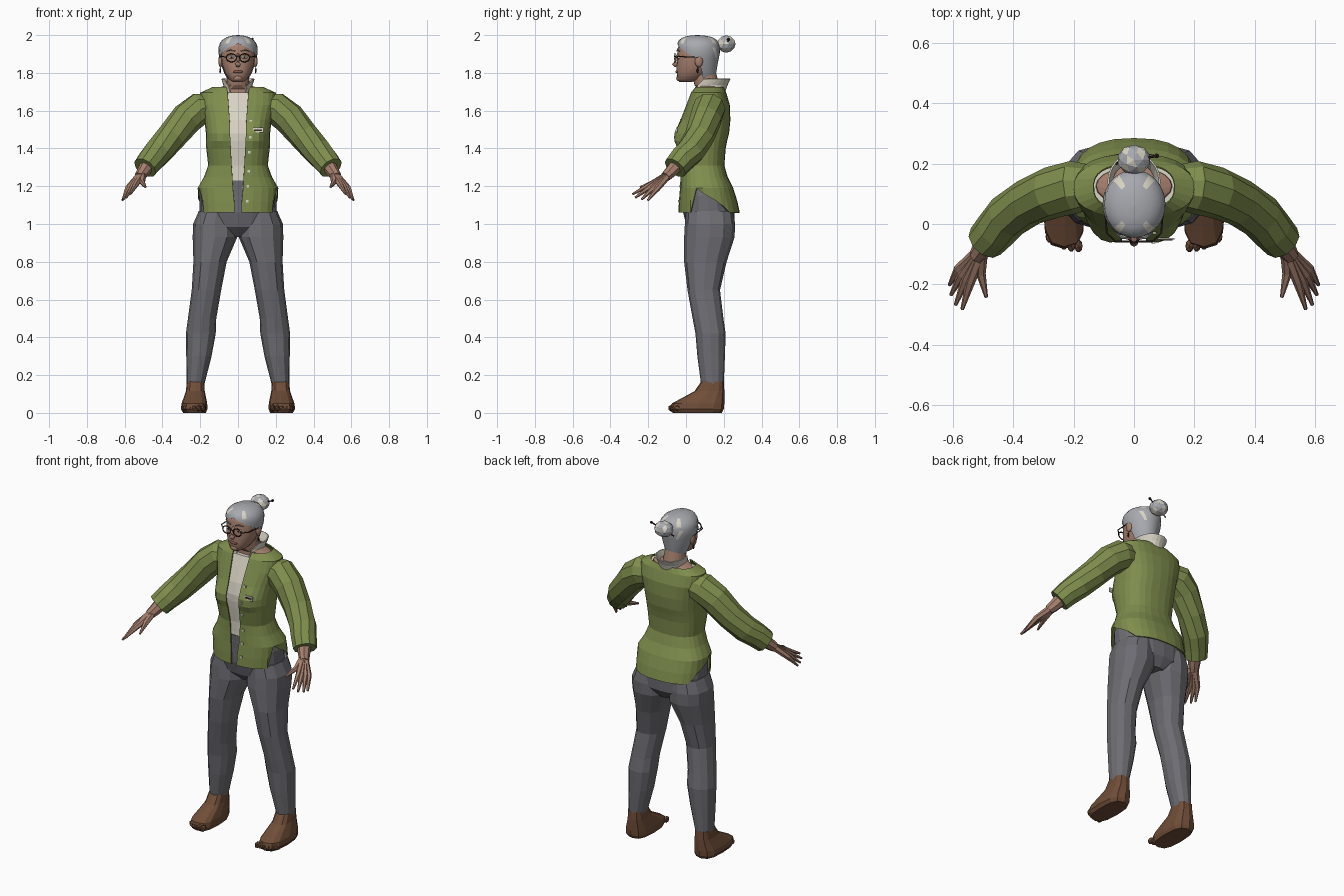
import bpy, bmesh, math
from mathutils import Vector
from mathutils.bvhtree import BVHTree

cube = bpy.data.objects.get("Cube")
if cube:
    bpy.data.objects.remove(cube, do_unlink=True)


def material(name, r, g, b):
    m = bpy.data.materials.new(name)
    m.use_nodes = True
    m.diffuse_color = (r, g, b, 1)
    m.node_tree.nodes["Principled BSDF"].inputs["Base Color"].default_value = (r, g, b, 1)
    return m


GREEN = material("olive_cloth", .21, .27, .075)
GREY = material("grey_cloth", .15, .15, .17)
BROWN = material("brown_leather", .16, .075, .04)
SKIN = material("skin", .38, .215, .155)
HAIR = material("grey_hair", .39, .40, .43)
CREAM = material("cream", .70, .66, .56)
DARK = material("dark_frame", .04, .02, .017)
LIPS = material("lips", .25, .095, .075)


def finish(name, bm, mats, smooth=False, close=True):
    bmesh.ops.remove_doubles(bm, verts=bm.verts, dist=.0005)
    if close:
        bmesh.ops.recalc_face_normals(bm, faces=bm.faces)
    mesh = bpy.data.meshes.new(name)
    bm.to_mesh(mesh)
    bm.free()
    for m in mats:
        mesh.materials.append(m)
    for p in mesh.polygons:
        p.use_smooth = smooth
    obj = bpy.data.objects.new(name, mesh)
    bpy.context.collection.objects.link(obj)
    return obj


def skin_rings(name, rings, mats, cap=True, smooth=False, rule=None):
    """Bridge rings of equal point count; coincident ends are welded."""
    bm = bmesh.new()
    rows = [[bm.verts.new(p) for p in r] for r in rings]
    for i, (lo, hi) in enumerate(zip(rows, rows[1:])):
        for j in range(len(lo) - 1):
            f = bm.faces.new((lo[j], lo[j + 1], hi[j + 1], hi[j]))
            if rule:
                f.material_index = rule(i, j)
    if cap:
        bm.faces.new(rows[0][:-1][::-1])
        bm.faces.new(rows[-1][:-1])
    return finish(name, bm, mats, smooth, cap)


def ring(z, hw, yf, yb, cx=0, gap=0, n=20, sq=1.0, shape=None):
    """Horizontal oval from its half width, front and back; gap is an opening in degrees."""
    pts = []
    for k in range(n + 1):
        d = gap + (360 - 2 * gap) * k / n
        s, c = math.sin(math.radians(d)), math.cos(math.radians(d))
        p = Vector((cx + hw * math.copysign(abs(s) ** sq, s),
                    (yf + yb) / 2 - (yb - yf) / 2 * math.copysign(abs(c) ** sq, c), z))
        pts.append(shape(p, min(d, 360 - d)) if shape else p)
    return pts


def tube(name, path, mat, n=8, flat=1.0, smooth=False):
    """Tube through (x, y, z, radius) points."""
    pts = [Vector(p[:3]) for p in path]
    rings = []
    for i, p in enumerate(pts):
        d = pts[min(i + 1, len(pts) - 1)] - pts[max(i - 1, 0)]
        q = d.to_track_quat('Z', 'Y')
        rings.append([p + q @ Vector((math.cos(a) * path[i][3], math.sin(a) * path[i][3] * flat, 0))
                      for a in (math.tau * k / n for k in range(n + 1))])
    return skin_rings(name, rings, [mat], smooth=smooth)


def ball(name, loc, size, mats, detail=2, smooth=False, rule=None):
    bm = bmesh.new()
    bmesh.ops.create_icosphere(bm, subdivisions=detail, radius=1)
    for f in bm.faces:
        f.material_index = rule(f.calc_center_median()) if rule else 0
    for v in bm.verts:
        v.co = Vector(loc) + v.co * Vector(size)
    return finish(name, bm, mats, smooth)


# Jacket: open front, bust, and a notch in each side of the hem
def jacket_shape(p, d):
    bump = math.exp(-((abs(p.x) - .1) / .06) ** 2 - ((p.z - 1.46) / .06) ** 2)
    if d < 90:
        p.y -= .03 * bump
    if 68 < d < 127:
        p.z = max(p.z, 1.06 + .13 * (127 - d) / 55)
    return p


body = [(1.06, .209, -.04, .285, .018), (1.12, .212, -.038, .272, .02), (1.19, .214, -.032, .25, .027),
        (1.25, .18, -.03, .22, .03), (1.31, .158, -.03, .203, .034), (1.40, .168, -.042, .21, .038),
        (1.44, .17, -.046, .218, .04), (1.48, .17, -.046, .228, .042), (1.55, .178, -.03, .235, .044),
        (1.63, .2, 0, .232, .05), (1.695, .2, .025, .213, .055), (1.725, .135, .045, .2, .06)]
SQ = .8
rings = [ring(z, hw, yf, yb, gap=math.degrees(math.asin((w / hw) ** (1 / SQ))), n=26, sq=SQ, shape=jacket_shape)
         for z, hw, yf, yb, w in body]
jacket = skin_rings("jacket", rings, [GREEN], cap=False)
thick = jacket.modifiers.new("thickness", 'SOLIDIFY')
thick.thickness = .006
tree = BVHTree.FromPolygons([v.co for v in jacket.data.vertices], [p.vertices for p in jacket.data.polygons])

# Shirt under the jacket
skin_rings("shirt", [ring(z, hw - .025, yf + .014, yb - .02, sq=SQ) for z, hw, yf, yb, w in body[2:-1]], [CREAM])


# Buttons and chest badge lie on the jacket front
def plate(name, x, z, w, h, mat, lift=.003):
    hit = tree.ray_cast(Vector((x, -1, z)), Vector((0, 1, 0)))[0]
    y = hit.y if hit else -.04
    bm = bmesh.new()
    bmesh.ops.create_cube(bm, size=1)
    for v in bm.verts:
        v.co = Vector((x, y - lift, z)) + v.co * Vector((w, .006, h))
    finish(name, bm, [mat])


for i, z in enumerate((1.12, 1.20, 1.28, 1.38, 1.46, 1.55)):
    plate(f"button_{i}", .048 + .004 * i, z, .013, .013, CREAM)
plate("badge", .107, 1.497, .056, .026, CREAM, .006)
plate("badge_stripe", .107, 1.497, .042, .008, DARK, .009)

# Trouser seat
seat = [(.93, .06, .06, .22), (.985, .19, .004, .257), (1.06, .204, -.015, .258),
        (1.15, .203, -.016, .236), (1.23, .178, -.02, .212)]
skin_rings("trouser_seat", [ring(*r, sq=.85) for r in seat], [GREY])

leg = [(.15, .225, .047, .08, .2), (.3, .207, .067, .06, .206), (.42, .197, .079, .05, .21),
       (.5, .19, .075, .035, .198), (.65, .167, .078, .008, .18), (.8, .148, .088, -.01, .215),
       (.93, .122, .118, -.01, .257), (1.0, .122, .116, -.006, .26), (1.07, .113, .094, 0, .25)]
foot = [(0, .23, .06, -.07, .19), (.02, .232, .07, -.083, .2), (.05, .231, .068, -.075, .203),
        (.085, .228, .058, -.01, .203), (.115, .226, .05, .045, .203), (.165, .225, .046, .08, .2)]
for side, s in (("left", 1), ("right", -1)):
    skin_rings(f"{side}_trouser_leg", [ring(z, hw, yf, yb, s * cx, n=12, sq=.9) for z, cx, hw, yf, yb in leg], [GREY])
    skin_rings(f"{side}_foot", [ring(z, hw, yf, yb, s * cx, n=12, sq=.7) for z, cx, hw, yf, yb in foot], [BROWN])
    for i in range(5):
        ball(f"{side}_toe_{i}", (s * (.184 + .024 * i), -.073 + .004 * i * i * .5, .025),
             (.015, .024, .021 - .001 * i), [BROWN], 1)

    # Sleeve, rolled cuff, forearm
    tube(f"{side}_sleeve", [(s * x, y, z, r) for x, y, z, r in (
        (.13, .125, 1.62, .07), (.2, .122, 1.612, .088), (.27, .105, 1.56, .086), (.35, .072, 1.465, .079),
        (.42, .025, 1.385, .076), (.46, -.022, 1.34, .071), (.492, -.058, 1.298, .066))], GREEN, 10)
    tube(f"{side}_forearm", [(s * .47, -.035, 1.325, .042), (s * .505, -.085, 1.272, .033),
                             (s * .522, -.108, 1.25, .028)], SKIN)

    # Hand: each finger runs from the wrist through its knuckle to the tip
    fingers = (((.583, -.15, 1.19), (.612, -.202, 1.125)), ((.572, -.168, 1.195), (.607, -.235, 1.13)),
               ((.558, -.183, 1.2), (.592, -.268, 1.14)), ((.543, -.192, 1.207), (.57, -.283, 1.158)),
               ((.508, -.165, 1.222), (.49, -.243, 1.195)))
    for i, (k, t) in enumerate(fingers):
        mid = [(a + b) / 2 for a, b in zip(k, t)]
        wrist = (.522 - .004 * i, -.098 - .003 * i, 1.255)
        path = [(*wrist, .02), (*k, .016), (*mid, .011), (*t, .006)]
        tube(f"{side}_finger_{i}", [(s * x, y, z, r) for x, y, z, r in path], SKIN, 6)

    # Face details on each side
    ball(f"{side}_ear", (s * .092, .068, 1.862), (.012, .022, .034), [SKIN], 2, True)
    ball(f"{side}_earring", (s * .094, .062, 1.812), (.006, .006, .016), [DARK], 1)
    ball(f"{side}_eye", (s * .034, -.036, 1.883), (.016, .012, .009), [CREAM], 2, True)
    ball(f"{side}_pupil", (s * .034, -.046, 1.883), (.006, .004, .006), [DARK], 1)
    tube(f"{side}_eyebrow", [(s * .015, -.049, 1.916, .003), (s * .04, -.045, 1.922, .004),
                             (s * .06, -.032, 1.914, .002)], HAIR, 6)
    tube(f"{side}_lens_rim", [(s * .035 + .027 * math.cos(a), -.058, 1.88 + .022 * math.sin(a), .0035)
                              for a in (math.tau * k / 16 for k in range(17))], DARK, 6)
    tube(f"{side}_glasses_arm", [(s * .062, -.058, 1.885, .003), (s * .09, -.03, 1.886, .003),
                                 (s * .098, .065, 1.883, .003)], DARK, 6)

# Neck with bare shoulders, and head
skin_rings("neck", [ring(*r) for r in ((1.67, .13, .06, .19), (1.715, .125, .062, .19), (1.735, .062, .045, .175),
                                       (1.84, .052, .02, .15))], [SKIN])
head = [(1.752, .025, -.035, .03), (1.765, .048, -.046, .08), (1.80, .07, -.049, .12), (1.84, .084, -.05, .15),
        (1.88, .09, -.045, .16), (1.93, .091, -.044, .165), (1.965, .075, -.03, .15), (1.985, .03, .02, .1)]
skin_rings("head", [ring(*r, sq=.9) for r in head], [SKIN], smooth=True)
tube("nose", [(0, -.038, 1.9, .008), (0, -.055, 1.87, .011), (0, -.06, 1.848, .015), (0, -.05, 1.836, .01)],
     SKIN, 8, smooth=True)
ball("mouth", (0, -.045, 1.806), (.028, .011, .008), [LIPS], 2, True)
ball("chin", (0, -.036, 1.772), (.025, .016, .017), [SKIN], 2, True)
tube("glasses_bridge", [(-.01, -.06, 1.885, .003), (0, -.062, 1.889, .003), (.01, -.06, 1.885, .003)], DARK, 6)

# Hair: open around the face, swept over the crown, with pale streaks
hair = [(1.765, .055, .01, .15, 95), (1.80, .075, -.02, .16, 100), (1.85, .092, -.04, .168, 96),
        (1.88, .1, -.045, .174, 80), (1.905, .104, -.047, .179, 56), (1.935, .104, -.049, .18, 28),
        (1.955, .098, -.046, .176, 0), (1.975, .083, -.036, .163, 0), (1.99, .058, -.012, .136, 0),
        (1.998, .025, .025, .095, 0), (2.0, .001, .059, .061, 0)]
skin_rings("hair", [ring(z, hw, yf, yb, gap=g, n=24) for z, hw, yf, yb, g in hair], [HAIR, CREAM], cap=False,
           smooth=True, rule=lambda i, j: int(i in (6, 7) and j in (2, 9, 14, 21) or i in (3, 4) and j in (8, 15)))

# Bun with its pin
ball("hair_bun", (0, .213, 1.953), (.056, .05, .046), [HAIR, CREAM], 2, False,
     lambda c: int(math.sin(5 * c.x + 2) * math.sin(4 * c.y + 3 * c.z) > .1))
tube("hair_pin", [(-.06, .2, 1.92, .004), (.075, .226, 1.978, .004)], DARK, 6)
ball("hair_pin_head", (.075, .226, 1.978), (.009, .009, .009), [DARK], 1)

# Standing collar, open at the throat
collar = skin_rings("collar", [ring(*r[:4], gap=r[4], n=16) for r in (
    (1.69, .075, .03, .205, 32), (1.735, .078, .035, .22, 45), (1.768, .088, .045, .236, 62))], [CREAM], cap=False)
wall = collar.modifiers.new("thickness", 'SOLIDIFY')
wall.thickness = .006
